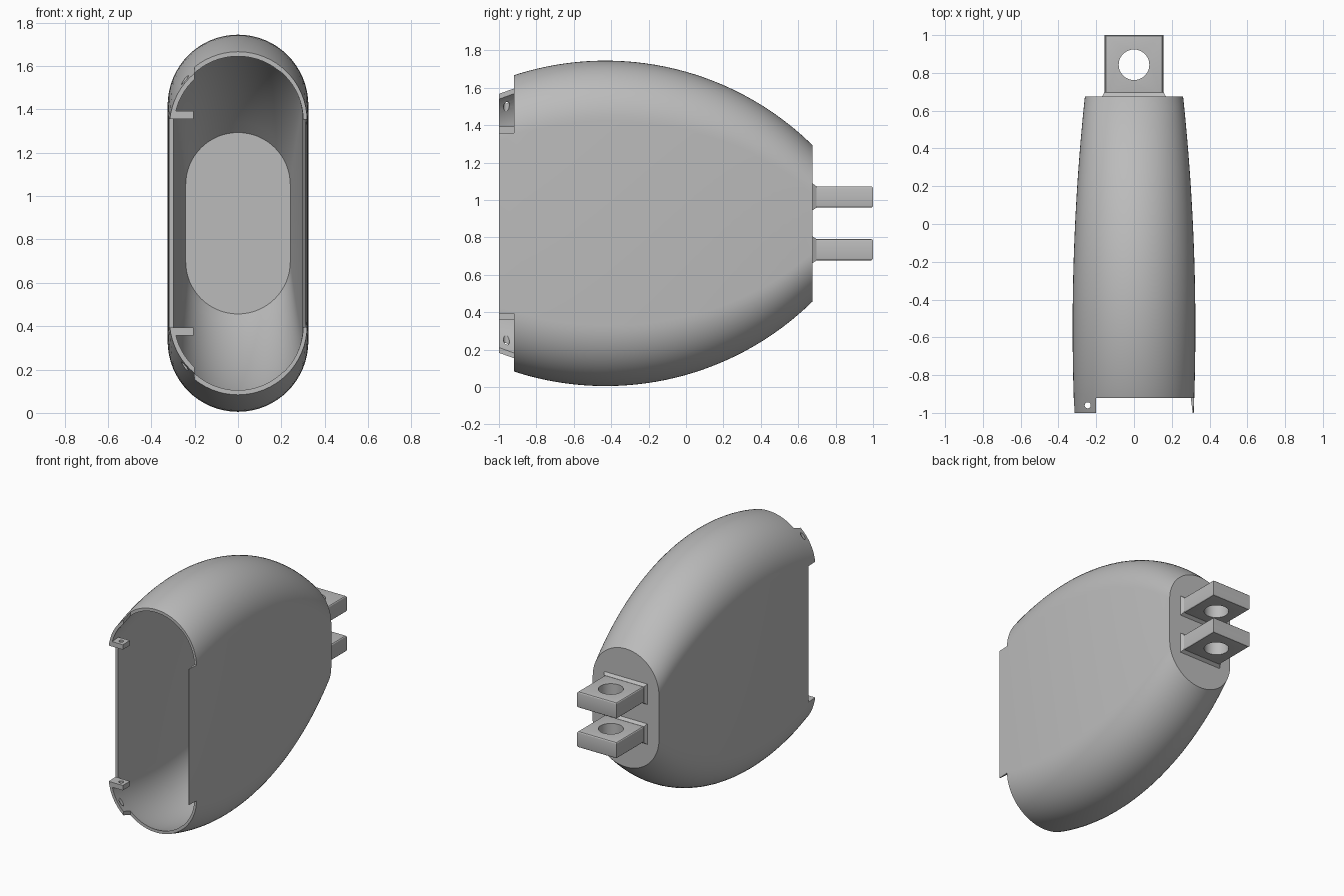
import bpy
import bmesh
from math import cos, sin, pi

if "Cube" in bpy.data.objects:
    bpy.data.objects.remove(bpy.data.objects["Cube"], do_unlink=True)

MID = 0.875            # height of the horizontal symmetry plane
FRONT, RIM, BACK = -1.0, -0.92, 0.675
WALL = 0.021
ARC = 32               # steps per rounded end

grey = bpy.data.materials.new("plain grey")
grey.use_nodes = True
COLOUR = (0.5, 0.5, 0.5, 1)
grey.diffuse_color = COLOUR
grey.node_tree.nodes["Principled BSDF"].inputs["Base Color"].default_value = COLOUR


def finish(name, bm):
    bmesh.ops.recalc_face_normals(bm, faces=bm.faces)
    mesh = bpy.data.meshes.new(name)
    bm.to_mesh(mesh)
    bm.free()
    mesh.materials.append(grey)
    obj = bpy.data.objects.new(name, mesh)
    bpy.context.collection.objects.link(obj)
    return obj


def add_box(bm, lo, hi):
    verts = bmesh.ops.create_cube(bm, size=1)["verts"]
    for v in verts:
        for i in range(3):
            v.co[i] = hi[i] if v.co[i] > 0 else lo[i]
    return verts


def box(name, lo, hi):
    bm = bmesh.new()
    add_box(bm, lo, hi)
    return finish(name, bm)


def rod(name, x, y, z, radius, depth):
    bm = bmesh.new()
    bmesh.ops.create_cone(bm, cap_ends=True, segments=48, radius1=radius,
                          radius2=radius, depth=depth)
    bmesh.ops.translate(bm, verts=bm.verts, vec=(x, y, z))
    return finish(name, bm)


def apply_boolean(obj, tool, operation="DIFFERENCE"):
    mod = obj.modifiers.new("cut", "BOOLEAN")
    mod.operation, mod.solver, mod.object = operation, "EXACT", tool
    bpy.context.view_layer.objects.active = obj
    bpy.ops.object.modifier_apply(modifier=mod.name)
    bpy.data.objects.remove(tool, do_unlink=True)


def smooth(obj):
    bpy.ops.object.select_all(action="DESELECT")
    obj.select_set(True)
    bpy.context.view_layer.objects.active = obj
    bpy.ops.object.shade_smooth_by_angle(angle=0.5)


# Hollow body: rounded-end sections swept along y, outside then inside
def section(bm, y, inset):
    half_w = 0.325 - 0.0433 * (y + 0.55) ** 2 - inset
    half_h = 0.87 - 1.58 + (1.58 ** 2 - (y + 0.43) ** 2) ** 0.5 - inset
    ring = []
    for side in (1, -1):
        for i in range(ARC + 1):
            a = pi * i / ARC
            ring.append(bm.verts.new((side * half_w * cos(a), y,
                        MID + side * (half_h - half_w + half_w * sin(a)))))
    return ring


def bridge(bm, a, b):
    for i in range(len(a)):
        j = (i + 1) % len(a)
        bm.faces.new((a[i], a[j], b[j], b[i]))


def stations(end):
    return [FRONT] + [-0.9 + (end + 0.9) * i / 30 for i in range(31)]


bm = bmesh.new()
outer = [section(bm, y, 0) for y in stations(BACK)]
inner = [section(bm, y, WALL) for y in stations(BACK - WALL)]
for v in inner[0]:                      # side lip thins toward its front edge
    if v.co.x > 0.2:
        v.co.x += WALL * 0.8
for rings in (outer, inner):
    for a, b in zip(rings, rings[1:]):
        bridge(bm, a, b)
    bm.faces.new(rings[-1])
bridge(bm, outer[0], inner[0])
body = finish("shell", bm)

# Trim the front rim, leaving the left lip and two right tabs
STEP = 0.482
for low, high in ((STEP, 1.2), (-1.2, -STEP)):
    apply_boolean(body, box("rim_cutter", (-0.2, -1.3, MID + low),
                            (0.6, RIM, MID + high)))
apply_boolean(body, box("side_cutter", (-0.6, -1.3, MID - STEP),
                        (0.1, RIM, MID + STEP)))

# Flat ledges across the tabs
ledges = []
for name, sign in (("upper_tab_ledge", 1), ("lower_tab_ledge", -1)):
    z = sorted((MID + sign * STEP, MID + sign * (STEP + 0.035)))
    ledges.append(box(name, (-0.308, FRONT, z[0]), (-0.205, RIM, z[1])))

# Screw holes through tabs and ledges
for obj in [body] + ledges:
    apply_boolean(obj, rod("screw_cutter", -0.245, -0.96, MID, 0.016, 3))
    smooth(obj)

# Rear hinge lugs with flared feet
for name, z in (("upper_lug", MID + 0.141), ("lower_lug", MID - 0.141)):
    bm = bmesh.new()
    add_box(bm, (-0.155, BACK - 0.01, z - 0.057), (0.155, 1.0, z + 0.057))
    edges = [e for e in bm.edges
             if abs(e.verts[0].co.z - e.verts[1].co.z) < 0.01]
    bmesh.ops.bevel(bm, geom=edges, offset=0.012, segments=3, profile=0.5,
                    affect="EDGES")
    lug = finish(name, bm)
    apply_boolean(lug, rod("pin_cutter", 0, 0.843, z, 0.081, 0.5))
    smooth(lug)

    bm = bmesh.new()
    for v in add_box(bm, (-0.172, BACK - 0.005, z - 0.076),
                     (0.172, BACK + 0.022, z + 0.076)):
        if v.co.y > BACK:
            v.co.x *= 0.91
            v.co.z = z + (v.co.z - z) * 0.76
    finish(name + "_foot", bm)
